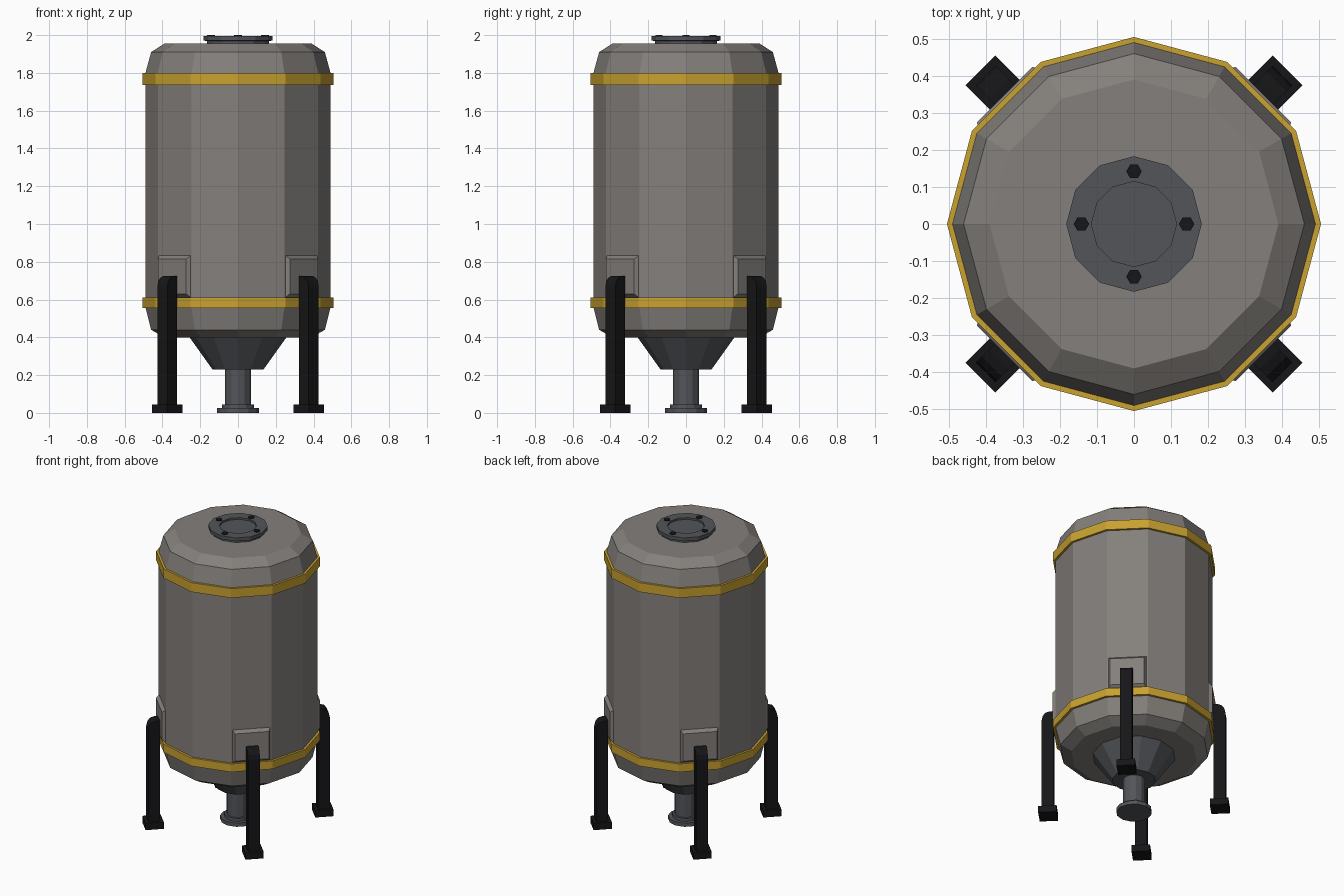
import bpy, bmesh, math
from mathutils import Matrix, Vector

if "Cube" in bpy.data.objects:
    bpy.data.objects.remove(bpy.data.objects["Cube"])


def material(name, rgb):
    m = bpy.data.materials.new(name)
    m.diffuse_color = (*rgb, 1)
    m.use_nodes = True
    m.node_tree.nodes["Principled BSDF"].inputs["Base Color"].default_value = m.diffuse_color
    return m


SHELL = material("warm_grey", (0.23, 0.215, 0.20))
GOLD = material("gold", (0.58, 0.36, 0.03))
STEEL = material("dark_steel", (0.085, 0.09, 0.1))
BLACK = material("black", (0.008, 0.008, 0.009))


def finish(name, bm, mat):
    bmesh.ops.recalc_face_normals(bm, faces=bm.faces)
    me = bpy.data.meshes.new(name)
    bm.to_mesh(me)
    bm.free()
    me.materials.append(mat)
    ob = bpy.data.objects.new(name, me)
    bpy.context.collection.objects.link(ob)
    return ob


def lathe(name, profile, mat, sides=12, closed=False, centre=(0, 0)):
    """Revolve (radius, z) points; open profiles get flat end caps."""
    bm = bmesh.new()
    rings = []
    for r, z in profile:
        rings.append([bm.verts.new((centre[0] + r * math.cos(math.tau * i / sides),
                                    centre[1] + r * math.sin(math.tau * i / sides), z))
                      for i in range(sides)])
    pairs = list(zip(rings, rings[1:]))
    if closed:
        pairs.append((rings[-1], rings[0]))
    else:
        bm.faces.new(rings[0])
        bm.faces.new(rings[-1])
    for a, b in pairs:
        for i in range(sides):
            j = (i + 1) % sides
            bm.faces.new((a[i], a[j], b[j], b[i]))
    return finish(name, bm, mat)


def loft(name, a, b, angle, mat):
    """Join two matching outlines with sides and caps, turned about z."""
    bm = bmesh.new()
    va = [bm.verts.new(p) for p in a]
    vb = [bm.verts.new(p) for p in b]
    bm.faces.new(va)
    bm.faces.new(vb)
    for i in range(len(a)):
        j = (i + 1) % len(a)
        bm.faces.new((va[i], va[j], vb[j], vb[i]))
    bmesh.ops.rotate(bm, verts=bm.verts, cent=(0, 0, 0), matrix=Matrix.Rotation(angle, 3, 'Z'))
    return finish(name, bm, mat)


# Tank shell and its two bands
lathe("tank_body", [(0.39, 0.40), (0.46, 0.44), (0.49, 0.56), (0.49, 1.80),
                    (0.46, 1.91), (0.39, 1.955)], SHELL)
for name, z0, z1 in (("lower_band", 0.555, 0.61), ("upper_band", 1.737, 1.80)):
    lathe(name, [(0.475, z0), (0.505, z0), (0.505, z1), (0.475, z1)], GOLD, closed=True)

# Outlet cone, pipe and stepped flange
lathe("outlet_cone", [(0.26, 0.405), (0.135, 0.23)], STEEL)
lathe("outlet_pipe", [(0.07, 0.235), (0.07, 0.045), (0.085, 0.045), (0.085, 0.025),
                      (0.11, 0.025), (0.11, 0.0)], STEEL)

# Top hatch with shallow recess and hex bolts
lathe("top_hatch", [(0.165, 1.95), (0.165, 1.968), (0.183, 1.972), (0.183, 1.995),
                    (0.115, 1.995), (0.115, 1.983)], STEEL)
for k in range(4):
    a = k * math.pi / 2
    lathe(f"hatch_bolt_{k + 1}", [(0.021, 1.985), (0.021, 2.0)], BLACK, sides=6,
          centre=(0.142 * math.cos(a), 0.142 * math.sin(a)))

# Four legs on the diagonals, each with a mounting pad and foot
LEG = [(0.493, 0.0), (0.567, 0.0), (0.567, 0.665), (0.56, 0.695), (0.544, 0.716),
       (0.518, 0.725), (0.482, 0.725), (0.482, 0.645), (0.493, 0.63)]


def rect(r, w, z0, z1):
    return [(r, -w, z0), (r, w, z0), (r, w, z1), (r, -w, z1)]


for k in range(4):
    a = math.pi / 4 + k * math.pi / 2
    loft(f"leg_{k + 1}", [(r, -0.0375, z) for r, z in LEG],
         [(r, 0.0375, z) for r, z in LEG], a, BLACK)
    loft(f"foot_{k + 1}", rect(0.473, 0.057, 0, 0.045), rect(0.587, 0.057, 0, 0.045), a, BLACK)
    loft(f"leg_pad_{k + 1}", rect(0.465, 0.122, 0.605, 0.84),
         rect(0.494, 0.106, 0.63, 0.815), a, SHELL)
